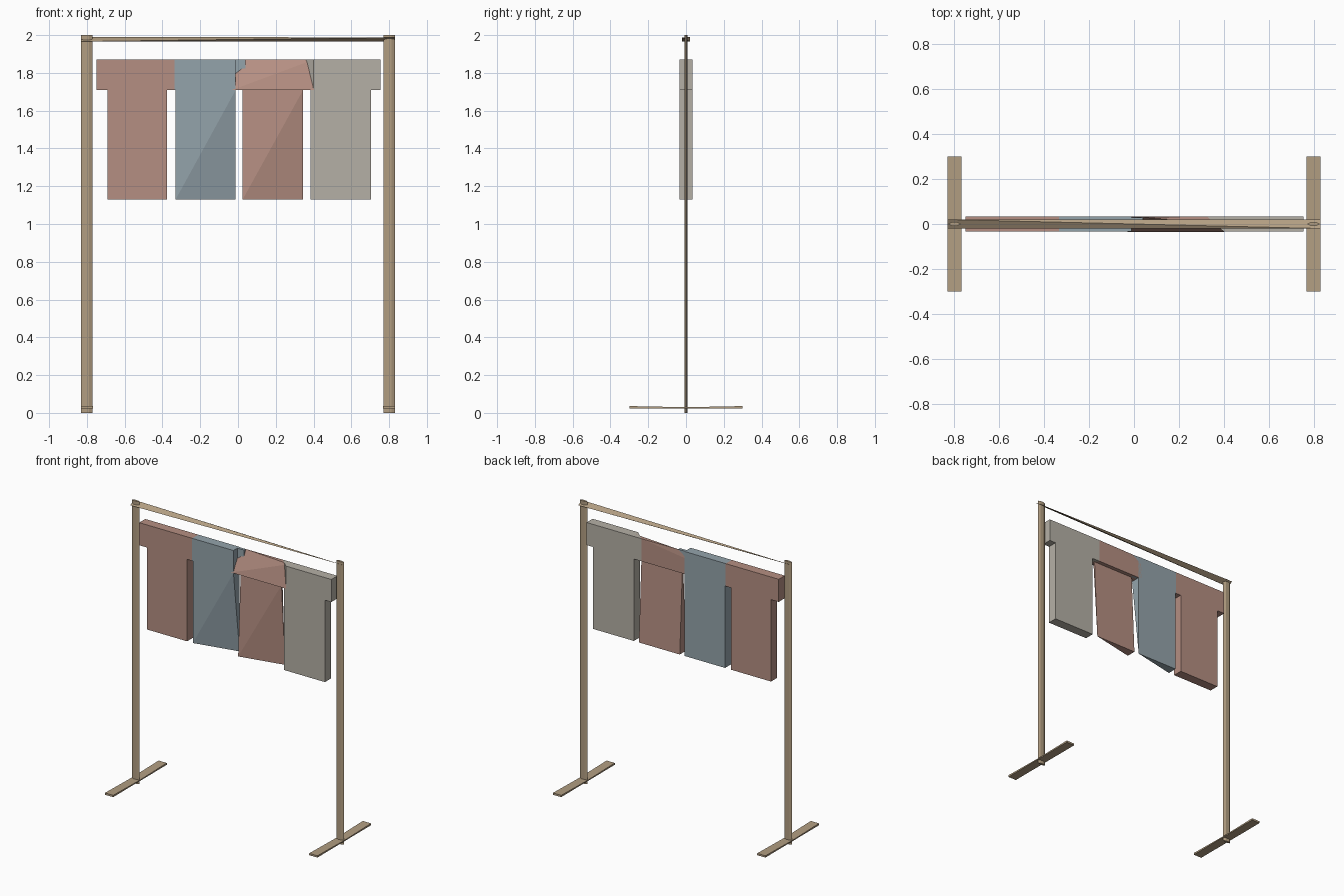
import bpy, bmesh

cube = bpy.data.objects.get("Cube")
if cube:
    bpy.data.objects.remove(cube, do_unlink=True)


def material(name, *srgb):
    """Flat material from display values, converted to linear."""
    colour = [((c + 0.055) / 1.055) ** 2.4 for c in srgb] + [1]
    mat = bpy.data.materials.new(name)
    mat.use_nodes = True
    mat.diffuse_color = colour
    bsdf = mat.node_tree.nodes["Principled BSDF"]
    bsdf.inputs["Base Color"].default_value = colour
    bsdf.inputs["Roughness"].default_value = 0.9
    return mat


wood = material("wood", 0.70, 0.62, 0.51)
red = material("faded_red", 0.71, 0.56, 0.51)
blue = material("faded_blue", 0.58, 0.64, 0.67)
grey = material("warm_grey", 0.71, 0.69, 0.65)


def solid(name, mat, *hulls):
    """One flat-shaded object made of convex pieces, each given by its corners."""
    bm = bmesh.new()
    for points in hulls:
        verts = [bm.verts.new(p) for p in points]
        bmesh.ops.convex_hull(bm, input=verts)
    loose = [v for v in bm.verts if not v.link_faces]
    bmesh.ops.delete(bm, geom=loose, context='VERTS')
    bmesh.ops.dissolve_limit(bm, angle_limit=0.001, verts=bm.verts, edges=bm.edges)
    mesh = bpy.data.meshes.new(name)
    bm.to_mesh(mesh)
    bm.free()
    mesh.materials.append(mat)
    obj = bpy.data.objects.new(name, mesh)
    bpy.context.collection.objects.link(obj)
    return obj


FRONT, BACK = -0.034, 0.034
HEM, ARM, TOP = 1.13, 1.71, 1.87


def block(x0, x1, z0, z1, y0=FRONT, y1=BACK):
    return [(x, y, z) for x in (x0, x1) for y in (y0, y1) for z in (z0, z1)]


# Posts with a shallow faceted section, and feet pinched at the middle
for side, x in (("right", -0.8), ("left", 0.8)):
    section = [(-0.03, 0), (-0.012, -0.008), (0.012, -0.008),
               (0.03, 0), (0.012, 0.008), (-0.012, 0.008)]
    solid(side + "_post", wood, [(x + u, v, z) for u, v in section for z in (0, 2)])
    halves = []
    for end in (-0.3, 0.3):
        halves.append([(x + u, y, z) for u in (-0.032, 0.032)
                       for y, z in ((0, 0.023), (0, 0.03), (end, 0.023), (end, 0.036))])
    solid(side + "_foot", wood, *halves)

# Top rail: a long twisted wedge with its ridge running corner to corner
solid("top_rail", wood, [(-0.83, -0.02, 1.966), (-0.83, 0.02, 1.99),
                         (0.83, -0.02, 1.988), (0.83, 0.02, 1.966)])

# Outer garments with full-depth bodies
solid("right_red_shirt", red,
      block(-0.75, -0.335, ARM, TOP), block(-0.69, -0.375, HEM, ARM))
solid("left_grey_shirt", grey,
      [(x, y, z) for z in (ARM, TOP)
       for x, y in ((0.4, FRONT), (0.325, BACK), (0.755, FRONT), (0.755, BACK))],
      block(0.385, 0.705, HEM, ARM))


def wedge_body(x0, x1, y0, y1):
    """Body whose hem narrows to the back at one corner."""
    hem = [(x0, FRONT, HEM), (x0, BACK, HEM), (x1, BACK, HEM)]
    return hem + [(x, y, ARM) for x in (x0, x1) for y in (y0, y1)]


# Blue garment, its shoulder tucked behind the neighbouring one
solid("blue_shirt", blue,
      block(-0.335, -0.012, ARM, TOP),
      block(-0.012, 0.04, ARM, TOP, 0.01, 0.03),
      wedge_body(-0.33, -0.012, FRONT, BACK))

# Inner red garment with a sloping shoulder and a thin upper body
shoulder = [(x, FRONT - 0.001, ARM) for x in (-0.03, 0.402)]
shoulder += [(-0.035, BACK, ARM), (0.325, BACK, ARM),
             (-0.035, BACK, TOP - 0.05), (0.04, 0.03, TOP),
             (0.325, BACK, TOP), (0.4, 0, TOP)]
solid("inner_red_shirt", red, shoulder, wedge_body(0.025, 0.345, -0.006, 0.006))
